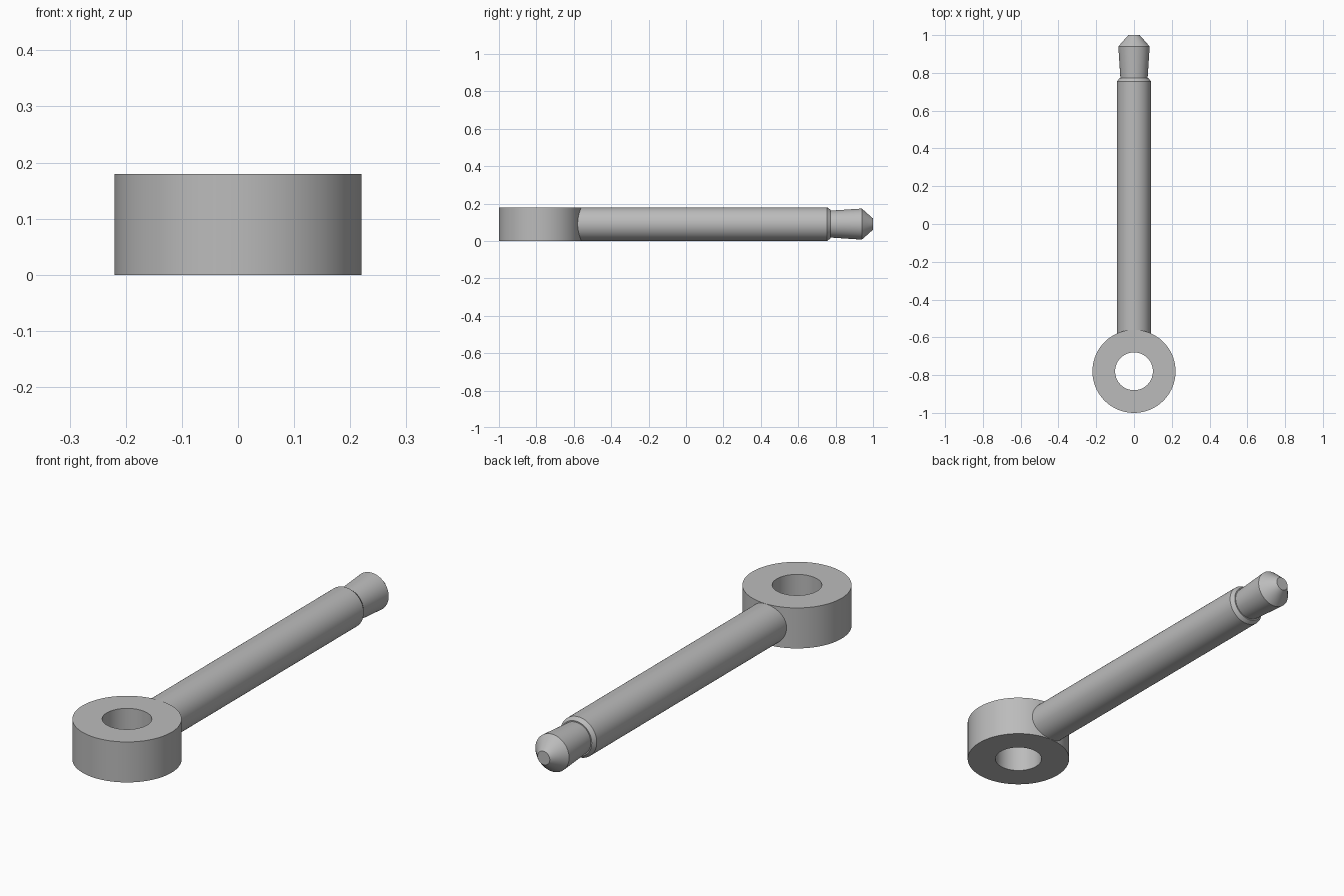
import bpy, bmesh, math
from mathutils import Matrix

cube = bpy.data.objects.get("Cube")
if cube:
    bpy.data.objects.remove(cube, do_unlink=True)

steel = bpy.data.materials.new("grey_steel")
steel.use_nodes = True
COLOUR = (0.5, 0.5, 0.5, 1)
steel.diffuse_color = COLOUR
steel.node_tree.nodes["Principled BSDF"].inputs["Base Color"].default_value = COLOUR

HEIGHT = 0.18
MID = HEIGHT / 2
SIDES = 96


def lathe(name, profile, matrix, closed=False):
    """Spin (radius, height) points around z, then place the result."""
    bm = bmesh.new()
    rings = []
    for r, h in profile:
        rings.append([bm.verts.new((r * math.cos(a), r * math.sin(a), h))
                      for a in (math.tau * i / SIDES for i in range(SIDES))])
    pairs = list(zip(rings, rings[1:]))
    if closed:
        pairs.append((rings[-1], rings[0]))
    else:
        bm.faces.new(rings[0])
        bm.faces.new(rings[-1])
    for low, high in pairs:
        for i in range(SIDES):
            j = (i + 1) % SIDES
            bm.faces.new((low[i], low[j], high[j], high[i]))
    bmesh.ops.recalc_face_normals(bm, faces=bm.faces)
    bm.transform(matrix)
    mesh = bpy.data.meshes.new(name)
    bm.to_mesh(mesh)
    bm.free()
    mesh.materials.append(steel)
    obj = bpy.data.objects.new(name, mesh)
    bpy.context.collection.objects.link(obj)
    bpy.ops.object.select_all(action='DESELECT')
    obj.select_set(True)
    bpy.context.view_layer.objects.active = obj
    bpy.ops.object.shade_smooth_by_angle(angle=math.radians(20))
    return obj


# Eye ring with a vertical hole
lathe("eye_ring", [(0.1, 0), (0.22, 0), (0.22, HEIGHT), (0.1, HEIGHT)],
      Matrix.Translation((0, -0.78, 0)), closed=True)

# Shaft with chamfered shoulder, flared neck and blunt conical tip, along +y
along_y = Matrix.Translation((0, 0, MID)) @ Matrix.Rotation(-math.pi / 2, 4, 'X')
lathe("shaft", [(0.0895, -0.64), (0.0895, 0.755), (0.077, 0.772),
                (0.072, 0.772), (0.083, 0.94), (0.03, 1.0)], along_y)
